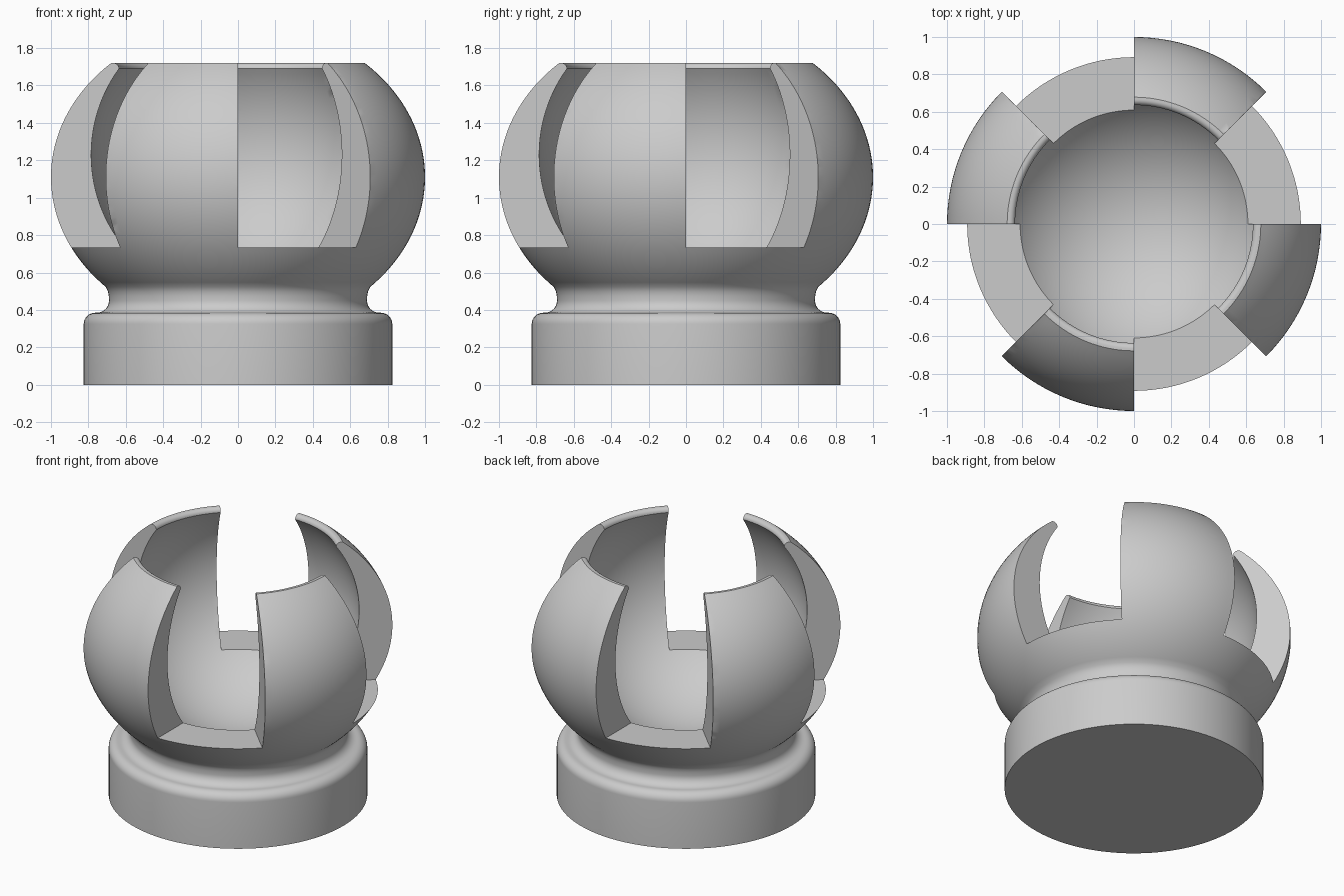
import bpy, bmesh
from math import cos, sin, pi, radians

cube = bpy.data.objects.get("Cube")
if cube:
    bpy.data.objects.remove(cube)

FLOOR_Z = 0.735   # bottom of the slots

grey = bpy.data.materials.new("light grey")
grey.use_nodes = True
colour = (0.6, 0.6, 0.6, 1)
grey.diffuse_color = colour
grey.node_tree.nodes["Principled BSDF"].inputs["Base Color"].default_value = colour


def arc(cx, cz, rx, rz, start, end, steps):
    """Points (radius, height) along an elliptical arc, angles in degrees."""
    angles = [radians(start + (end - start) * i / steps) for i in range(steps + 1)]
    return [(cx + rx * cos(a), cz + rz * sin(a)) for a in angles]


def make_object(name, bm):
    bmesh.ops.recalc_face_normals(bm, faces=bm.faces)
    mesh = bpy.data.meshes.new(name)
    bm.to_mesh(mesh)
    bm.free()
    obj = bpy.data.objects.new(name, mesh)
    bpy.context.collection.objects.link(obj)
    return obj


def lathe(name, profile, segments):
    """Full revolve of a profile that starts and ends on the axis."""
    bm = bmesh.new()
    verts = [bm.verts.new((r, 0, z)) for r, z in profile]
    edges = [bm.edges.new(pair) for pair in zip(verts, verts[1:])]
    bmesh.ops.spin(bm, geom=verts + edges, cent=(0, 0, 0), axis=(0, 0, 1),
                   angle=2 * pi, steps=segments, use_merge=True)
    bmesh.ops.remove_doubles(bm, verts=bm.verts, dist=0.0005)
    return make_object(name, bm)


# Ball socket on a round base: outside from bottom to rim, then the hollow
profile = [(0, 0), (0.825, 0)]
profile += arc(0.765, 0.325, 0.06, 0.06, 0, 90, 8)        # base shoulder
profile += arc(0.755, 0.45, 0.065, 0.065, 270, 180, 10)   # neck groove
profile += [(0.691, 0.475), (0.695, 0.497)]
profile += arc(0, 1.11, 1, 0.83, -45, 47.3, 40)           # outer ball
profile += arc(0.666, 1.69, 0.03, 0.03, 90, 180, 8)       # rounded lip
profile += arc(0, 1.23, 0.785, 0.785, 35.9, -90, 48)[1:-1]  # inner hollow
profile += [(0, 0.445)]
socket = lathe("ball_socket", profile, 128)
socket.data.materials.append(grey)

# Four wedge cutters, each an eighth of a turn, leaving four petals
bm = bmesh.new()
for quarter in range(4):
    a, b = quarter * pi / 2, quarter * pi / 2 + pi / 4
    corners = [(0.3, a), (2, a), (2, b), (0.3, b)]
    base = bm.faces.new([bm.verts.new((r * cos(t), r * sin(t), FLOOR_Z))
                         for r, t in corners])
    top = bmesh.ops.extrude_face_region(bm, geom=[base])["geom"]
    bmesh.ops.translate(bm, vec=(0, 0, 1.5),
                        verts=[v for v in top if isinstance(v, bmesh.types.BMVert)])
    if not base.is_valid:
        continue
# close any prism left open underneath
bmesh.ops.holes_fill(bm, edges=[e for e in bm.edges if e.is_boundary], sides=4)
cutter = make_object("slot_cutter", bm)
cutter.data.materials.append(grey)
cutter.hide_render = True

slots = socket.modifiers.new("slots", 'BOOLEAN')
slots.operation = 'DIFFERENCE'
slots.solver = 'EXACT'
slots.object = cutter

# Apply the slots, drop the cutter, smooth the curved faces
bpy.ops.object.select_all(action='DESELECT')
bpy.context.view_layer.objects.active = socket
socket.select_set(True)
bpy.ops.object.modifier_apply(modifier=slots.name)
bpy.data.objects.remove(cutter)
bpy.ops.object.shade_smooth_by_angle(angle=radians(30))
